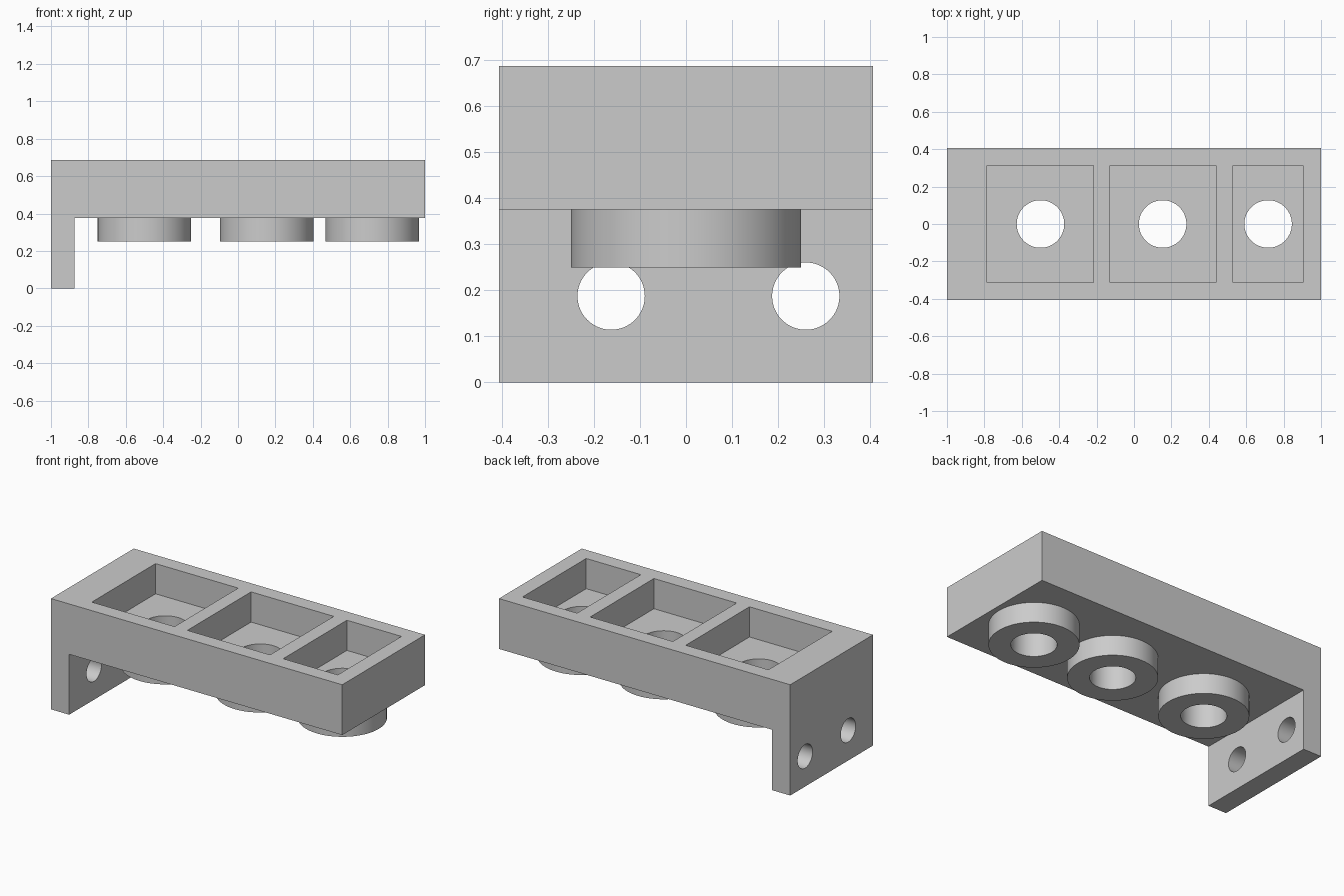
import bpy
import bmesh
from math import pi
from mathutils import Matrix, Vector

if "Cube" in bpy.data.objects:
    bpy.data.objects.remove(bpy.data.objects["Cube"], do_unlink=True)

grey = bpy.data.materials.new("plain grey")
grey.use_nodes = True
grey.diffuse_color = (0.6, 0.6, 0.6, 1)
grey.node_tree.nodes["Principled BSDF"].inputs["Base Color"].default_value = (0.6, 0.6, 0.6, 1)

HALF_DEPTH = 0.406
TOP, FLOOR, UNDERSIDE, COLLAR_BOTTOM = 0.6875, 0.5, 0.375, 0.25
WALL_INNER = -0.875
OVERSHOOT = 0.1


def make_object(name, bm):
    bmesh.ops.recalc_face_normals(bm, faces=bm.faces)
    mesh = bpy.data.meshes.new(name)
    bm.to_mesh(mesh)
    bm.free()
    mesh.materials.append(grey)
    obj = bpy.data.objects.new(name, mesh)
    bpy.context.collection.objects.link(obj)
    return obj


def cylinder(name, centre, radius, length, axis="Z"):
    bm = bmesh.new()
    turn = Matrix.Rotation(pi / 2, 4, "Y") if axis == "X" else Matrix()
    bmesh.ops.create_cone(bm, cap_ends=True, segments=96, radius1=radius, radius2=radius,
                          depth=length, matrix=Matrix.Translation(centre) @ turn)
    return make_object(name, bm)


def box(name, low, high):
    low, high = Vector(low), Vector(high)
    bm = bmesh.new()
    bmesh.ops.create_cube(bm, size=1, matrix=Matrix.Translation((low + high) / 2)
                          @ Matrix.Diagonal((high - low).to_4d()))
    return make_object(name, bm)


def cut(target, cutter):
    cutter.hide_render = True
    mod = target.modifiers.new("cut", "BOOLEAN")
    mod.operation = "DIFFERENCE"
    mod.solver = "EXACT"
    mod.object = cutter
    bpy.context.view_layer.objects.active = target
    bpy.ops.object.modifier_apply(modifier=mod.name)
    bpy.data.objects.remove(cutter, do_unlink=True)


def smooth(obj):
    bpy.ops.object.select_all(action="DESELECT")
    obj.select_set(True)
    bpy.context.view_layer.objects.active = obj
    bpy.ops.object.shade_smooth_by_angle(angle=pi / 6)


# L-shaped bracket: thick tray with a mounting wall at one end
profile = [(-1, 0), (WALL_INNER, 0), (WALL_INNER, UNDERSIDE), (1, UNDERSIDE), (1, TOP), (-1, TOP)]
bm = bmesh.new()
side = bm.faces.new([bm.verts.new((x, -HALF_DEPTH, z)) for x, z in profile])
swept = bmesh.ops.extrude_face_region(bm, geom=[side])
bmesh.ops.translate(bm, vec=(0, 2 * HALF_DEPTH, 0),
                    verts=[v for v in swept["geom"] if isinstance(v, bmesh.types.BMVert)])
bracket = make_object("tray_bracket", bm)

# Pockets, drain holes and the collars beneath them: left edge, right edge, hole centre
bays = [(-0.785, -0.217, -0.5), (-0.129, 0.439, 0.153), (0.529, 0.904, 0.717)]
for number, (left, right, centre) in enumerate(bays, 1):
    cut(bracket, box("pocket_cutter", (left, -0.3125, FLOOR), (right, 0.3125, TOP + OVERSHOOT)))
    cut(bracket, cylinder("hole_cutter", (centre, 0, UNDERSIDE), 0.127, 0.5))
    collar = cylinder(f"collar_{number}", (centre, 0, (UNDERSIDE + COLLAR_BOTTOM) / 2),
                      0.25, UNDERSIDE - COLLAR_BOTTOM)
    cut(collar, cylinder("bore_cutter", (centre, 0, UNDERSIDE), 0.127, 0.5))
    smooth(collar)

# Screw holes through the mounting wall
for y in (-0.1625, 0.26):
    cut(bracket, cylinder("screw_cutter", (-0.9375, y, 0.1875), 0.073, 0.3, "X"))
smooth(bracket)
